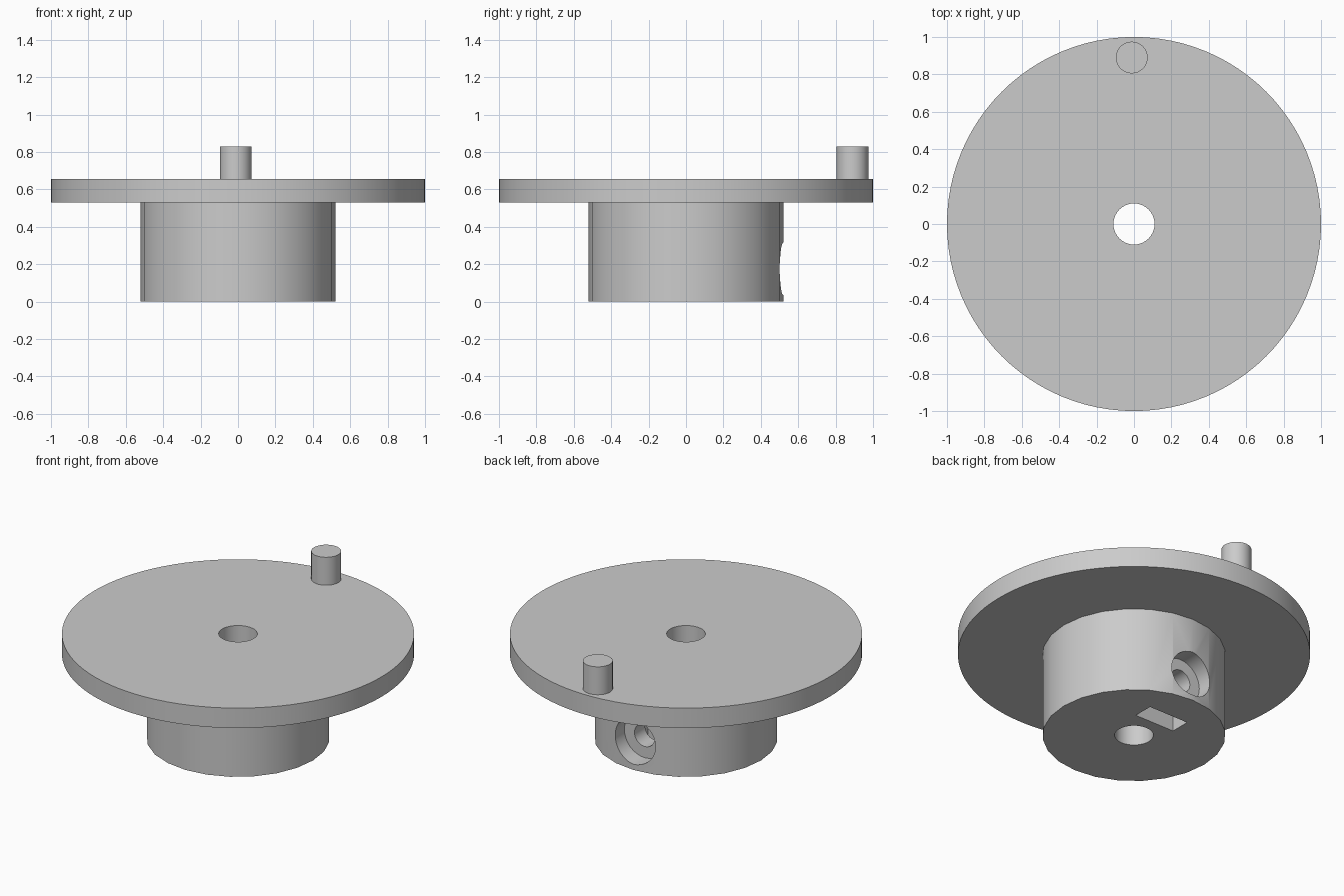
import bpy
import math

# Remove the default cube
old = bpy.data.objects.get("Cube")
if old:
    bpy.data.objects.remove(old, do_unlink=True)

# Single plain grey
grey = bpy.data.materials.new("plain_grey")
grey.use_nodes = True
colour = (0.6, 0.6, 0.6, 1.0)
grey.diffuse_color = colour
grey.node_tree.nodes["Principled BSDF"].inputs["Base Color"].default_value = colour


def cylinder(name, radius, start, end, x=0, y=0, sides=32):
    """Upright cylinder from z = start to z = end."""
    bpy.ops.mesh.primitive_cylinder_add(
        vertices=sides, radius=radius, depth=end - start,
        location=(x, y, (start + end) / 2))
    obj = bpy.context.object
    obj.name = name
    obj.data.materials.append(grey)
    return obj


def back_cylinder(name, radius, start, end, z):
    """Cylinder lying along y, used to drill from the back."""
    bpy.ops.mesh.primitive_cylinder_add(
        vertices=32, radius=radius, depth=end - start,
        location=(0, (start + end) / 2, z), rotation=(math.pi / 2, 0, 0))
    obj = bpy.context.object
    obj.name = name
    obj.data.materials.append(grey)
    return obj


def cut(target, cutter):
    """Subtract the cutter from the target, then discard it."""
    cutter.hide_render = True
    mod = target.modifiers.new("cut", "BOOLEAN")
    mod.operation = "DIFFERENCE"
    mod.solver = "EXACT"
    mod.object = cutter
    bpy.ops.object.select_all(action="DESELECT")
    target.select_set(True)
    bpy.context.view_layer.objects.active = target
    bpy.ops.object.modifier_apply(modifier=mod.name)
    bpy.data.objects.remove(cutter, do_unlink=True)


HUB_TOP, DISC_TOP, PIN_TOP = 0.53, 0.655, 0.83
SCREW_Z = 0.175

# Main parts
hub = cylinder("hub", 0.52, 0, HUB_TOP, sides=24)
disc = cylinder("disc", 1.0, HUB_TOP, DISC_TOP, sides=96)
pin = cylinder("crank_pin", 0.085, DISC_TOP, PIN_TOP, x=-0.012, y=0.89)

# Shaft bore through hub and disc
for part in (hub, disc):
    cut(part, cylinder("bore_cutter", 0.11, -0.1, 0.9))

# Set screw hole with a counterbore, open into the bore
cut(hub, back_cylinder("counterbore_cutter", 0.14, 0.41, 0.7, SCREW_Z))
cut(hub, back_cylinder("screw_cutter", 0.07, 0.04, 0.45, SCREW_Z))

# Nut slot rising from the underside
bpy.ops.mesh.primitive_cube_add(size=1, location=(0, 0.243, 0.11))
slot = bpy.context.object
slot.name = "nut_slot_cutter"
slot.scale = (0.275, 0.125, 0.42)
slot.data.materials.append(grey)
cut(hub, slot)

# Smooth round walls, crisp rims
for part in (hub, disc, pin):
    bpy.ops.object.select_all(action="DESELECT")
    part.select_set(True)
    bpy.context.view_layer.objects.active = part
    bpy.ops.object.shade_smooth_by_angle(angle=math.radians(30))
